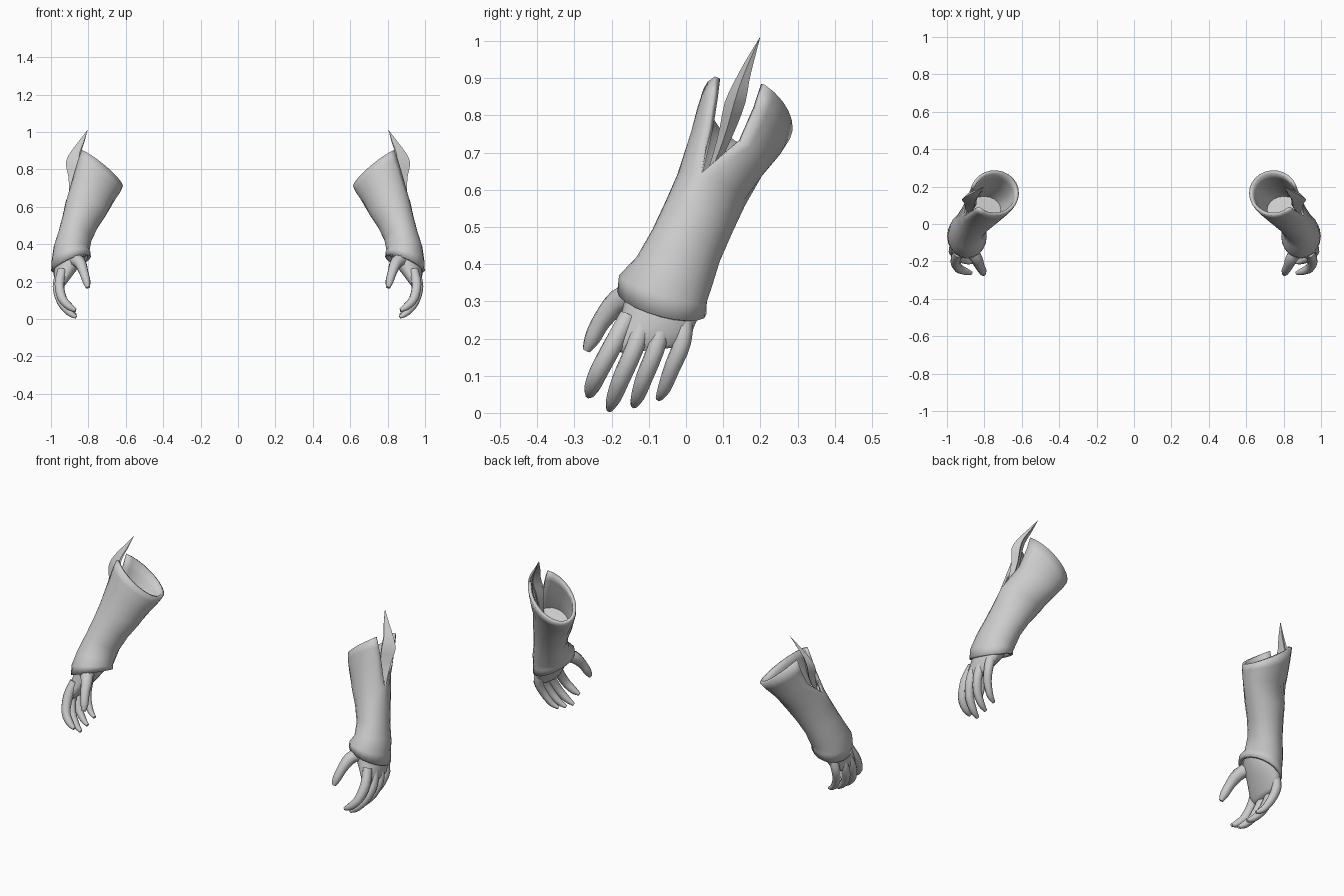
import bpy, bmesh, math
from mathutils import Vector

if "Cube" in bpy.data.objects:
    bpy.data.objects.remove(bpy.data.objects["Cube"])

grey = bpy.data.materials.new("plain_grey")
grey.diffuse_color = (0.6, 0.6, 0.6, 1)
grey.use_nodes = True
grey.node_tree.nodes["Principled BSDF"].inputs["Base Color"].default_value = grey.diffuse_color


def loft(name, rings, closed=True, caps=True, thickness=0, sharp=40):
    """Skin a list of point rings, then mirror the part to the other arm."""
    bm = bmesh.new()
    rows = [[bm.verts.new(p) for p in ring] for ring in rings]
    n = len(rows[0])
    for a, b in zip(rows, rows[1:]):
        for i in range(n if closed else n - 1):
            j = (i + 1) % n
            bm.faces.new((a[i], a[j], b[j], b[i]))
    if caps:
        bm.faces.new(rows[0][::-1])
        if len(rows) > 1:
            bm.faces.new(rows[-1])
        bmesh.ops.recalc_face_normals(bm, faces=bm.faces)
    else:
        bmesh.ops.remove_doubles(bm, verts=bm.verts, dist=1e-4)
    me = bpy.data.meshes.new(name)
    bm.to_mesh(me)
    bm.free()
    me.materials.append(grey)
    ob = bpy.data.objects.new(name, me)
    bpy.context.collection.objects.link(ob)
    bpy.ops.object.select_all(action='DESELECT')
    bpy.context.view_layer.objects.active = ob
    ob.select_set(True)
    bpy.ops.object.shade_smooth_by_angle(angle=math.radians(sharp))
    if thickness:
        m = ob.modifiers.new("thickness", 'SOLIDIFY')
        m.thickness = thickness
        m.offset = -1
    m = ob.modifiers.new("other_arm", 'MIRROR')
    m.use_mirror_merge = False
    return ob


def oval(c, rx, ry, tx=0, ty=0, a0=0, a1=360, n=16, full=True):
    """Oval ring whose height leans by tx and ty."""
    pts = []
    for i in range(n if full else n + 1):
        a = math.radians(a0 + (a1 - a0) * i / n)
        dx, dy = rx * math.cos(a), ry * math.sin(a)
        pts.append((c[0] + dx, c[1] + dy, c[2] + tx * dx + ty * dy))
    return pts


def smooth(pts, steps=3):
    """Catmull-Rom samples through tuples of any length."""
    p = [pts[0]] + pts + [pts[-1]]
    out = []
    for k in range(len(pts) - 1):
        for s in range(steps):
            t = s / steps
            out.append([0.5 * (2 * b + (c - a) * t + (2 * a - 5 * b + 4 * c - d) * t * t
                               + (3 * b - a - 3 * c + d) * t ** 3)
                        for a, b, c, d in zip(*p[k:k + 4])])
    return out + [list(pts[-1])]


def finger(name, pts, n=8):
    """Tapered tube through (x, y, z, radius) points with a blunt tip."""
    s = smooth(pts)
    rings = []
    for i, q in enumerate(s):
        tan = (Vector(s[min(i + 1, len(s) - 1)][:3]) - Vector(s[max(i - 1, 0)][:3])).normalized()
        u = tan.cross(Vector((0.3, 1, 0))).normalized()
        v = tan.cross(u)
        rings.append([Vector(q[:3]) + q[3] * (u * math.cos(2 * math.pi * k / n)
                      + v * math.sin(2 * math.pi * k / n)) for k in range(n)])
    loft(name, rings, sharp=60)


# Sleeve: centre, radii, lean, and the front and back angles of the notch
stations = [
    ((.893, -.065, .295), .106, .120, -.35, -.25, -18, -18),
    ((.892, -.062, .335), .104, .118, -.20, -.30, -18, -18),
    ((.890, -.033, .375), .096, .100, .10, -.44, -18, -18),
    ((.870, .000, .450), .087, .091, .30, -.46, -18, -18),
    ((.842, .034, .525), .095, .090, .30, -.46, -18, -18),
    ((.810, .068, .600), .110, .091, .30, -.46, -18, -18),
    ((.775, .112, .700), .121, .101, .45, -.44, -30, 22),
    ((.755, .145, .765), .128, .116, .62, -.38, -39, 23),
    ((.745, .165, .808), .130, .122, .75, -.33, -46, 22),
]
loft("sleeve", [oval(c, rx, ry, tx, ty, back, front + 360, 20, False)
                for c, rx, ry, tx, ty, front, back in stations],
     closed=False, caps=False, thickness=.018, sharp=50)

# Floor inside the sleeve opening
loft("sleeve_floor", [oval((.803, .075, .61), .097, .08, .3, -.46, n=12)])

# Pointed plate rising out of the notch: ridge position and section size
plate = smooth([
    (.897, .045, .595, .20), (.903, .088, .70, .55), (.908, .112, .77, .80),
    (.921, .130, .835, 1.0), (.897, .148, .89, .72), (.855, .170, .945, .42),
    (.806, .199, 1.01, .02)], 2)
section = [(0, 0), (-.030, .030), (-.040, .022), (-.032, .002), (-.080, -.016), (-.070, -.026)]
loft("pointed_plate", [[(x + dx * s, y + dy * s, z) for dx, dy in section]
                       for x, y, z, s in plate], sharp=35)

# Palm, from the wrist inside the cuff to the knuckles
palm = smooth([
    (.893, -.063, .335, .085, .098), (.912, -.066, .285, .073, .106),
    (.932, -.080, .235, .053, .108), (.945, -.095, .195, .034, .102),
    (.950, -.100, .170, .018, .075)], 2)
loft("palm", [oval((x, y, z), rx, ry, -.1, .1) for x, y, z, rx, ry in palm], sharp=60)

# Fingers and thumb
finger("index_finger", [(.940, -.155, .26, .026), (.955, -.195, .185, .027), (.940, -.235, .11, .025),
                        (.900, -.254, .065, .020), (.868, -.262, .047, .009)])
finger("middle_finger", [(.950, -.110, .25, .026), (.966, -.140, .17, .026), (.945, -.175, .09, .024),
                         (.902, -.196, .035, .019), (.865, -.206, .010, .009)])
finger("ring_finger", [(.950, -.060, .25, .026), (.966, -.082, .17, .025), (.946, -.112, .095, .023),
                       (.905, -.130, .043, .018), (.868, -.140, .020, .009)])
finger("little_finger", [(.938, -.005, .26, .026), (.955, -.010, .19, .025), (.940, -.038, .12, .022),
                         (.905, -.060, .062, .017), (.870, -.073, .040, .009)])
finger("thumb", [(.880, -.125, .325, .040), (.845, -.180, .300, .034), (.825, -.225, .25, .026),
                 (.810, -.252, .20, .022), (.803, -.268, .168, .011)])
